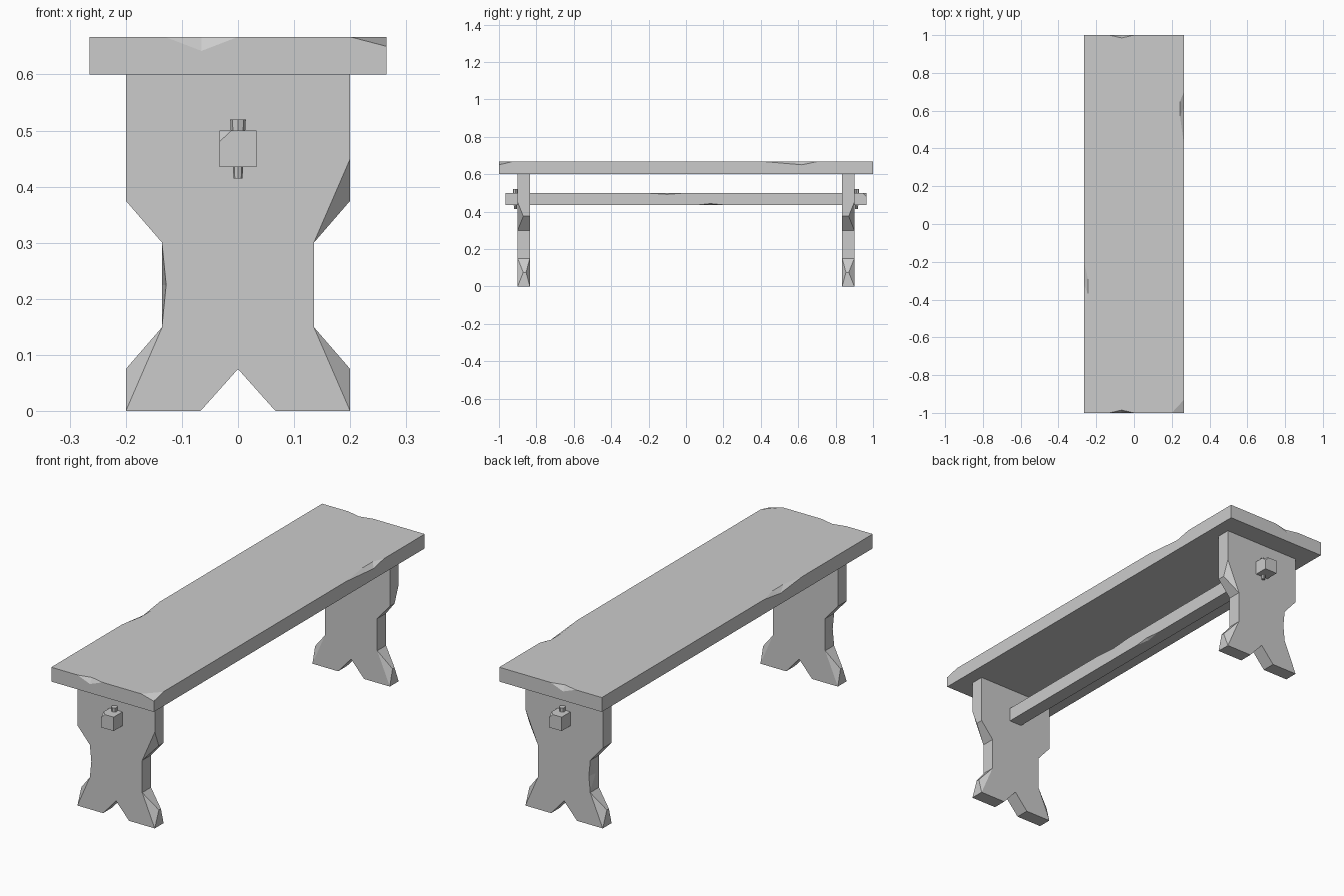
import bpy
import bmesh
from mathutils import Vector

if "Cube" in bpy.data.objects:
    bpy.data.objects.remove(bpy.data.objects["Cube"], do_unlink=True)

# One plain grey for the whole bench
grey = bpy.data.materials.new("plain grey")
grey.use_nodes = True
colour = (0.6, 0.6, 0.6, 1)
grey.diffuse_color = colour
grey.node_tree.nodes["Principled BSDF"].inputs["Base Color"].default_value = colour


def make_object(name, bm):
    bmesh.ops.recalc_face_normals(bm, faces=bm.faces[:])
    mesh = bpy.data.meshes.new(name)
    bm.to_mesh(mesh)
    bm.free()
    mesh.materials.append(grey)
    obj = bpy.data.objects.new(name, mesh)
    bpy.context.collection.objects.link(obj)
    return obj


def box(name, low, high):
    bm = bmesh.new()
    bmesh.ops.create_cube(bm, size=1)
    low, high = Vector(low), Vector(high)
    for v in bm.verts:
        v.co = (low + high) / 2 + v.co * (high - low)
    return make_object(name, bm)


def chip(target, corner, *rim):
    """Knock off the wood between a corner point and the rim points around it."""
    corner = Vector(corner)
    rim = [Vector(p) for p in rim]
    middle = sum(rim, Vector()) / len(rim)
    bm = bmesh.new()
    for p in rim + [corner + (corner - middle) * 2]:
        bm.verts.new(p)
    bmesh.ops.convex_hull(bm, input=bm.verts[:])
    cutter = make_object("chip_cutter", bm)
    cutter.hide_render = True
    mod = target.modifiers.new("chip", 'BOOLEAN')
    mod.operation = 'DIFFERENCE'
    mod.solver = 'EXACT'
    mod.object = cutter
    bpy.context.view_layer.objects.active = target
    bpy.ops.object.modifier_apply(modifier=mod.name)
    bpy.data.objects.remove(cutter, do_unlink=True)


# Seat plank with worn edges
W, T = 0.265, 0.667
seat = box("seat", (-W, -1, 0.6), (W, 1, T))
chip(seat, (W, -1, T), (0.2, -1, T), (W, -0.93, T), (W, -1, 0.65))
for x, start, peak, end in ((W, 0.42, 0.62, 0.7), (-W, -0.48, -0.32, -0.2)):
    inner = x * 0.92
    chip(seat, (x, peak, T), (x, start, T), (x, end, T),
         (inner, peak - 0.05, T), (inner, peak + 0.03, T), (x, peak, T - 0.017))
for s in (-1, 1):
    chip(seat, (-0.065, s, T), (-0.13, s, T), (0, s, T),
         (-0.065, s * 0.985, T), (-0.065, s, T - 0.025))

# Trestle legs: half outline, mirrored, with a notch between the feet
half = [(0, 0.075), (0.067, 0), (0.2, 0), (0.2, 0.075), (0.135, 0.15),
        (0.135, 0.3), (0.2, 0.375), (0.2, 0.6)]
outline = half + [(-x, z) for x, z in reversed(half[1:])]
OUT, IN = 0.9, 0.835
for s, label in ((-1, "front"), (1, "back")):
    bm = bmesh.new()
    face = bm.faces.new([bm.verts.new((x, s * OUT, z)) for x, z in outline])
    new = bmesh.ops.extrude_face_region(bm, geom=[face])["geom"]
    bmesh.ops.translate(bm, vec=(0, s * (IN - OUT), 0),
                        verts=[g for g in new if isinstance(g, bmesh.types.BMVert)])
    leg = make_object(label + "_leg", bm)
    # Worn feet
    for side in (-1, 1):
        for y, depth in ((OUT, 0.87), (IN, 0.855)):
            x = side * 0.2
            chip(leg, (x, s * y, 0.075), (x, s * y, 0), (side * 0.135, s * y, 0.15),
                 (side * 0.18, s * y, 0.075), (x, s * depth, 0.075))
    # Worn shoulder and waist
    chip(leg, (0.2, s * OUT, 0.375), (0.2, s * OUT, 0.45),
         (0.135, s * OUT, 0.3), (0.2, s * 0.87, 0.375))
    chip(leg, (-0.135, s * OUT, 0.225), (-0.135, s * OUT, 0.295),
         (-0.135, s * OUT, 0.155), (-0.128, s * OUT, 0.225), (-0.135, s * 0.86, 0.225))

# Stretcher beam running through both legs
B, LOW, TOP, END = 0.033, 0.435, 0.5, 0.965
beam = box("stretcher", (-B, -END, LOW), (B, END, TOP))
for s in (-1, 1):
    chip(beam, (s * B, s * END, TOP), (s * 0.012, s * END, TOP),
         (s * B, s * 0.945, TOP), (s * B, s * END, 0.48))
chip(beam, (B, -0.1, TOP), (B, -0.22, TOP), (B, 0, TOP),
     (B - 0.012, -0.1, TOP), (B, -0.1, TOP - 0.008))
chip(beam, (B, 0.13, LOW), (B, 0.06, LOW), (B, 0.21, LOW),
     (B - 0.012, 0.13, LOW), (B, 0.13, LOW + 0.008))

# Tapered pegs that lock the stretcher
for s, label in ((-1, "front"), (1, "back")):
    bm = bmesh.new()
    bmesh.ops.create_cone(bm, cap_ends=True, segments=8,
                          radius1=0.008, radius2=0.014, depth=0.105)
    bmesh.ops.translate(bm, vec=(0, s * 0.912, 0.4675), verts=bm.verts[:])
    make_object(label + "_peg", bm)
